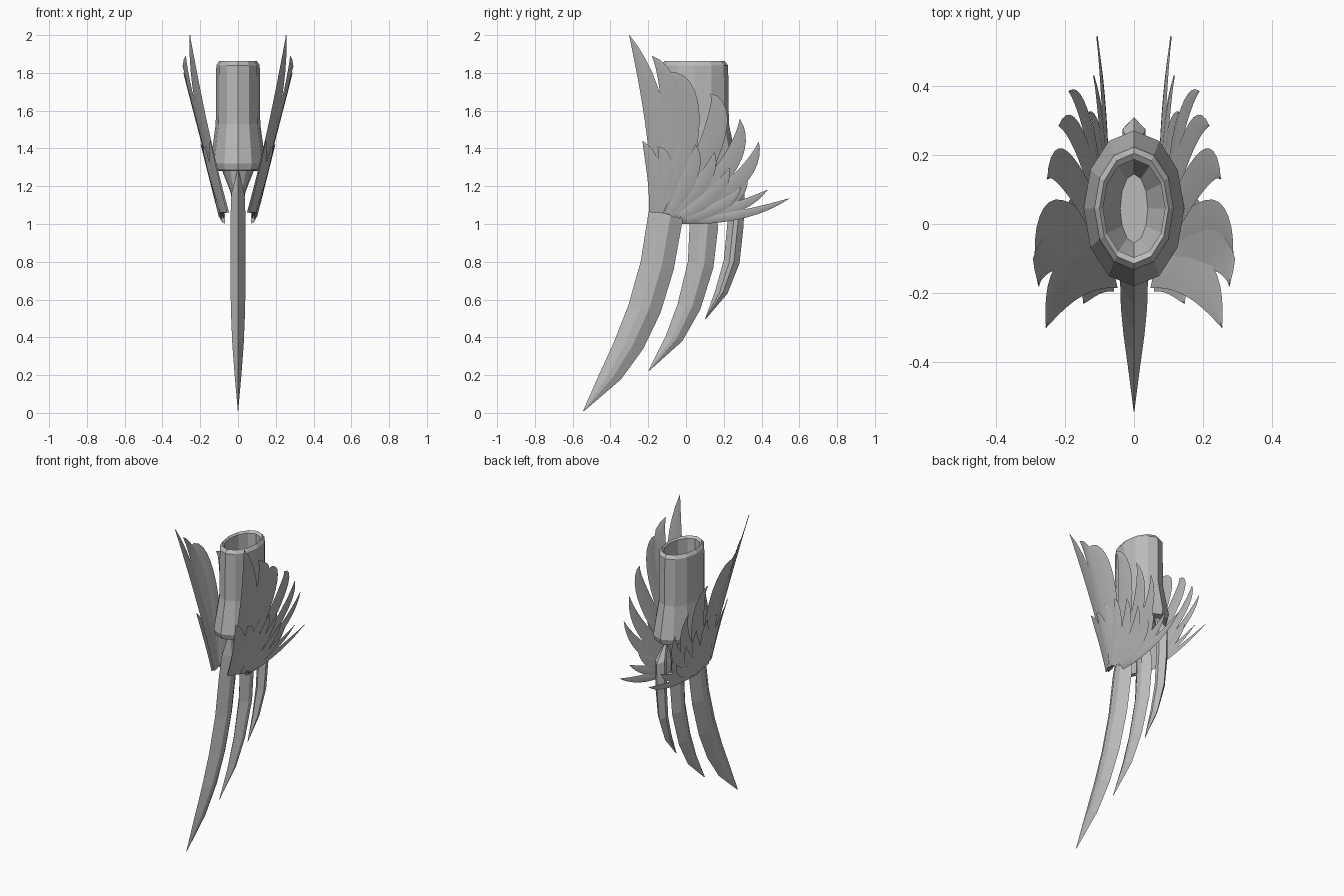
import bpy, bmesh, math
from mathutils import Vector

if "Cube" in bpy.data.objects:
    bpy.data.objects.remove(bpy.data.objects["Cube"])

steel = bpy.data.materials.new("grey_steel")
steel.diffuse_color = (0.5, 0.5, 0.5, 1)
steel.use_nodes = True
steel.node_tree.nodes["Principled BSDF"].inputs["Base Color"].default_value = steel.diffuse_color


def make(name, lofts, smooth=False, mirror=False):
    """Each loft is a list of equal-sized rings, capped at both ends."""
    bm = bmesh.new()
    for rings in lofts:
        vs = [[bm.verts.new(p) for p in r] for r in rings]
        n = len(vs[0])
        for a, b in zip(vs, vs[1:]):
            for i in range(n):
                j = (i + 1) % n
                bm.faces.new((a[i], a[j], b[j], b[i]))
        bm.faces.new(vs[0][::-1])
        bm.faces.new(vs[-1])
    bmesh.ops.remove_doubles(bm, verts=bm.verts, dist=1e-5)
    bmesh.ops.recalc_face_normals(bm, faces=bm.faces)
    me = bpy.data.meshes.new(name)
    bm.to_mesh(me)
    bm.free()
    ob = bpy.data.objects.new(name, me)
    bpy.context.collection.objects.link(ob)
    me.materials.append(steel)
    if smooth:
        bpy.context.view_layer.objects.active = ob
        ob.select_set(True)
        bpy.ops.object.shade_smooth_by_angle(angle=math.radians(35))
        ob.select_set(False)
    if mirror:
        ob.modifiers.new("Mirror", 'MIRROR').use_mirror_merge = False
    return ob


# Hollow oval socket: (x radius, y radius, z), outside then down the inside
def oval(rx, ry, z, n=12):
    return [(rx * math.cos(2 * math.pi * i / n),
             0.045 + ry * math.sin(2 * math.pi * i / n), z) for i in range(n)]


make("socket", [[oval(*r) for r in (
    (0.085, 0.14, 1.28), (0.135, 0.215, 1.285), (0.146, 0.226, 1.32),
    (0.118, 0.182, 1.53), (0.115, 0.178, 1.84), (0.10, 0.16, 1.862),
    (0.09, 0.142, 1.85), (0.09, 0.142, 1.40), (0.04, 0.10, 1.30))]])

# Wedge that carries the blades under the socket
make("blade_mount", [[oval(0.085, 0.13, 1.285), oval(0.04, 0.11, 1.17),
                      oval(0.025, 0.10, 1.08)]])


# Curved blades: rows of (front y, back y, z, half thickness)
def blade(name, rows):
    rings = []
    for f, b, z, w in rows:
        d = b - f
        tilt = 0.12 * d
        rings.append([(0, f, z + tilt), (w, f + d * .36, z), (w, f + d * .64, z),
                      (0, b, z - tilt), (-w, f + d * .64, z), (-w, f + d * .36, z)])
    make(name, [rings])


blade("front_blade", [
    (-.10, -.06, 1.28, .004), (-.17, -.02, 1.16, .035), (-.20, -.02, 1.03, .04),
    (-.24, -.065, .78, .04), (-.305, -.135, .55, .038), (-.38, -.225, .36, .03),
    (-.46, -.345, .19, .017), (-.545, -.54, .01, .001)])
blade("middle_blade", [
    (.03, .07, 1.28, .004), (.02, .15, 1.16, .033), (.02, .17, 1.0, .036),
    (.01, .145, .785, .036), (-.045, .075, .56, .03), (-.11, -.02, .39, .019),
    (-.198, -.193, .225, .001)])
blade("rear_blade", [
    (.19, .23, 1.28, .006), (.21, .31, 1.18, .033), (.22, .305, 1.0, .034),
    (.20, .283, .80, .03), (.155, .22, .64, .02), (.10, .103, .495, .001)])


# Feathers lie on a flared, leaning surface beside the socket
def side_x(y, z):
    return 0.065 + 0.27 * (z - 1) - 0.4 * max(0, -y - 0.1)


def feather(root, ctrl, tip, width, lift, steps=12):
    r, c, t = Vector(root), Vector(ctrl), Vector(tip)
    rings = []
    for i in range(steps + 1):
        u = i / steps
        p = r * (1 - u) ** 2 + c * 2 * u * (1 - u) + t * u * u
        d = ((c - r) * (1 - u) + (t - c) * u).normalized()
        side = Vector((d.y, -d.x))
        w = width * (0.7 + 0.5 * u) * (1 - u ** 2.6) + 0.001
        h = 0.007 * (1 - u) + 0.002
        a, b = p - side * w, p + side * w
        x = side_x(p.x, p.y) + lift
        rings.append([(side_x(*a) + lift, a.x, a.y), (x + h, p.x, p.y),
                      (side_x(*b) + lift, b.x, b.y), (x - h, p.x, p.y)])
    return rings


long_feathers = [
    ((-.135, 1.06), (-.11, 1.60), (-.30, 2.00), .070),
    ((-.11, 1.06), (.00, 1.72), (-.18, 1.89), .072),
    ((-.08, 1.06), (.10, 1.74), (-.09, 1.80), .078),
    ((-.05, 1.06), (.26, 1.58), (.13, 1.69), .075),
    ((-.02, 1.06), (.33, 1.34), (.285, 1.555), .060),
    ((.00, 1.05), (.36, 1.22), (.385, 1.435), .050),
    ((.02, 1.05), (.28, 1.10), (.325, 1.24), .042),
    ((.02, 1.04), (.28, 1.06), (.43, 1.18), .034),
    ((-.02, 1.02), (.30, 1.02), (.545, 1.135), .028)]
make("long_feathers", [feather(*f, 0.003 * (i % 3))
                       for i, f in enumerate(long_feathers)], True, True)

# Short covering feathers fan out over the wing base
short_feathers = [
    ((-.16, 1.06), (-.14, 1.30), (-.23, 1.44), .050),
    ((-.14, 1.06), (-.07, 1.34), (-.15, 1.41), .050),
    ((-.12, 1.06), (.00, 1.34), (-.05, 1.42), .050),
    ((-.09, 1.05), (.07, 1.30), (.05, 1.42), .050),
    ((-.06, 1.05), (.14, 1.24), (.15, 1.38), .046),
    ((-.03, 1.04), (.20, 1.16), (.23, 1.30), .042),
    ((.00, 1.03), (.22, 1.08), (.29, 1.19), .036)]
make("short_feathers", [feather(*f, 0.014 + 0.003 * (i % 2))
                        for i, f in enumerate(short_feathers)], True, True)
